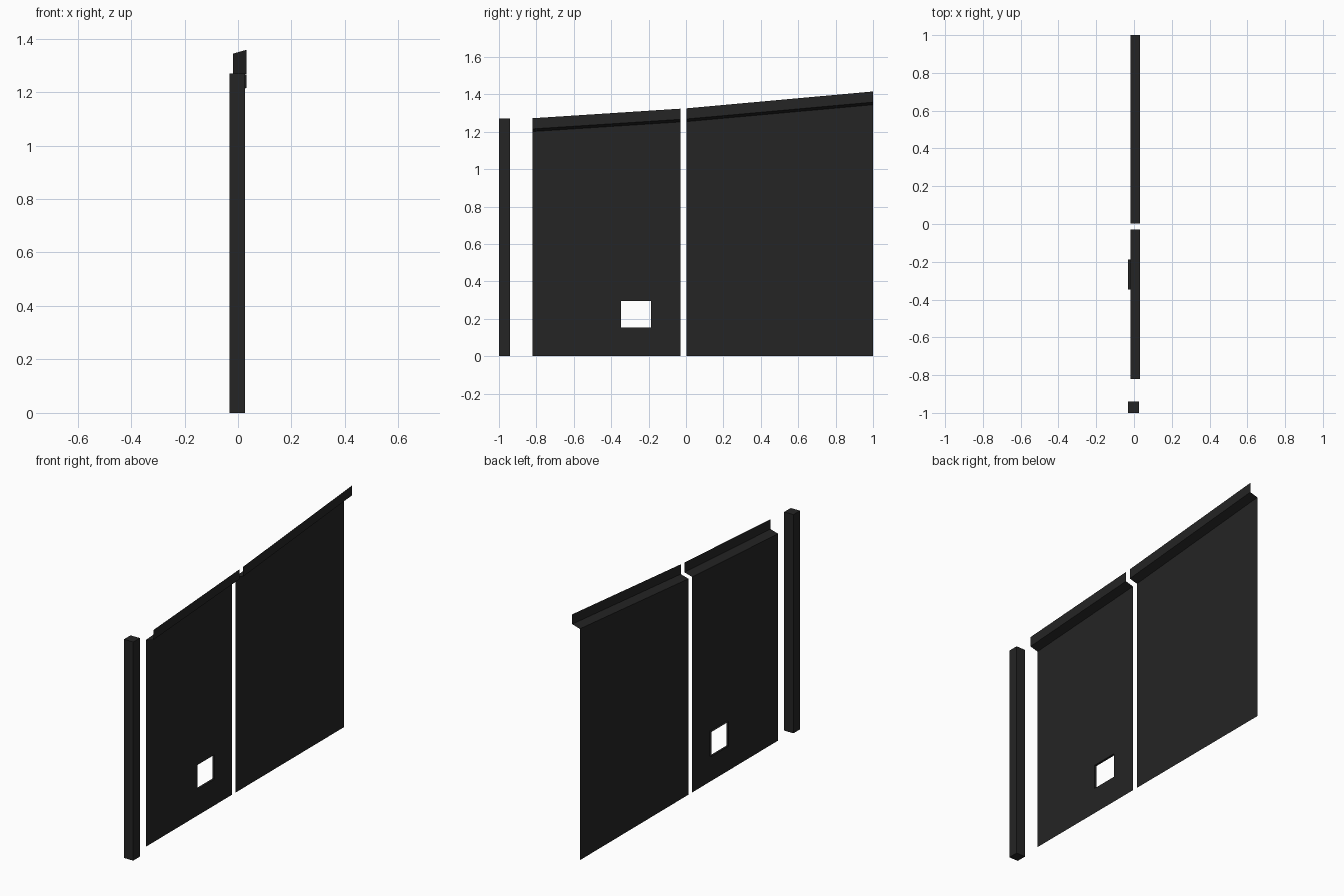
import bpy, bmesh

if "Cube" in bpy.data.objects:
    bpy.data.objects.remove(bpy.data.objects["Cube"])

mat = bpy.data.materials.new("dark_metal")
mat.diffuse_color = (0.018, 0.018, 0.018, 1)
mat.use_nodes = True
mat.node_tree.nodes["Principled BSDF"].inputs["Base Color"].default_value = mat.diffuse_color

PANEL_X, LIP_X, HATCH_X = -0.018, 0.031, -0.031
LEDGE_RISE, LIP_HEIGHT = 0.014, 0.057


def finish(name, bm):
    mesh = bpy.data.meshes.new(name)
    bm.to_mesh(mesh)
    bm.free()
    mesh.materials.append(mat)
    obj = bpy.data.objects.new(name, mesh)
    bpy.context.collection.objects.link(obj)
    return obj


def sheet_panel(name, y0, y1, top0, top1, hatch=None):
    """Folded sheet: flat wall, outward ledge, upright lip, optional hatch hole."""
    bm = bmesh.new()
    ys = [y0, y1]
    lows = [0.0]
    if hatch:
        ya, yb, za, zb = hatch
        ys = [y0, ya, yb, y1]
        lows += [za, zb]
    columns = []
    for y in ys:
        top = top0 + (top1 - top0) * (y - y0) / (y1 - y0)
        bend = top - LIP_HEIGHT
        profile = [(PANEL_X, z) for z in lows]
        profile += [(PANEL_X, bend - LEDGE_RISE), (LIP_X, bend), (LIP_X, top)]
        columns.append([bm.verts.new((x, y, z)) for x, z in profile])
    hole_edges = []
    for i, (a, b) in enumerate(zip(columns, columns[1:])):
        for j in range(len(a) - 1):
            face = bm.faces.new((a[j], b[j], b[j + 1], a[j + 1]))
            if hatch and i == 1 and j == 1:
                hole = face
    # Hatch opening with a short sleeve behind the sheet
    if hatch:
        hole_edges = list(hole.edges)
        bmesh.ops.delete(bm, geom=[hole], context='FACES_ONLY')
        ext = bmesh.ops.extrude_edge_only(bm, edges=hole_edges)
        for v in ext["geom"]:
            if isinstance(v, bmesh.types.BMVert):
                v.co.x = HATCH_X
    return finish(name, bm)


# Wall panels
sheet_panel("hatch_panel", -0.82, -0.03, 1.272, 1.323,
            hatch=(-0.347, -0.188, 0.152, 0.294))
sheet_panel("plain_panel", 0.003, 1.0, 1.325, 1.415)

# Square end post
bm = bmesh.new()
bmesh.ops.create_cube(bm, size=1)
for v in bm.verts:
    v.co.x = v.co.x * 0.059 - 0.0025
    v.co.y = v.co.y * 0.06 - 0.97
    v.co.z = (v.co.z + 0.5) * 1.27
finish("end_post", bm)
